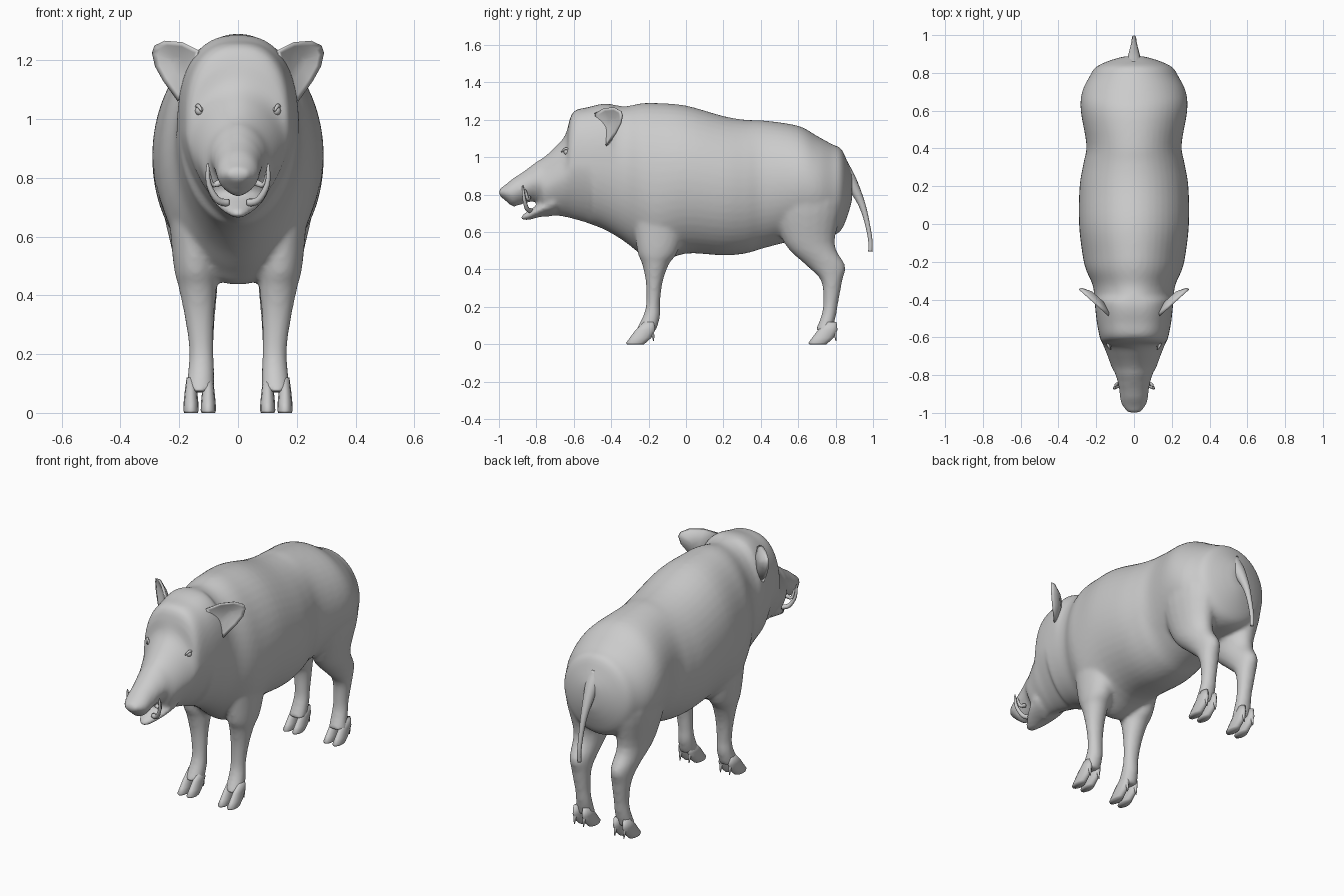
import bpy, bmesh, math
from mathutils import Vector

cube = bpy.data.objects.get("Cube")
if cube:
    bpy.data.objects.remove(cube)

grey = bpy.data.materials.new("plain grey")
grey.use_nodes = True
colour = (0.6, 0.6, 0.6, 1)
grey.diffuse_color = colour
grey.node_tree.nodes["Principled BSDF"].inputs["Base Color"].default_value = colour


def finish(name, bm):
    """Turn a bmesh into a smooth grey object."""
    bmesh.ops.recalc_face_normals(bm, faces=bm.faces)
    for f in bm.faces:
        f.smooth = True
    mesh = bpy.data.meshes.new(name)
    bm.to_mesh(mesh)
    bm.free()
    mesh.materials.append(grey)
    ob = bpy.data.objects.new(name, mesh)
    bpy.context.collection.objects.link(ob)
    return ob


def skin(bm, rings):
    """Bridge a list of point rings and cap both ends."""
    loops = [[bm.verts.new(p) for p in ring] for ring in rings]
    n = len(loops[0])
    for a, b in zip(loops, loops[1:]):
        for i in range(n):
            bm.faces.new((a[i], a[(i + 1) % n], b[(i + 1) % n], b[i]))
    bm.faces.new(loops[0])
    bm.faces.new(loops[-1])


def power(v, p):
    return math.copysign(abs(v) ** p, v)


def refine(rows, steps=4):
    """Smoothly fill in stations between the given ones."""
    rows = [Vector(row) for row in rows]
    out = []
    last = len(rows) - 1
    for i in range(last):
        before = (rows[i + 1] - rows[max(i - 1, 0)]) / 2
        after = (rows[min(i + 2, last)] - rows[i]) / 2
        for k in range(steps):
            t = k / steps
            ease = t * t * (3 - 2 * t)
            out.append(rows[i].lerp(rows[i + 1], ease)
                       + before * t * (1 - t) ** 2 - after * t * t * (1 - t))
    return out + [rows[last]]


def along(bm, stations, n=48):
    """Loft front to back: y, bottom, top, half width."""
    rings = []
    for y, bot, top, w in refine(stations):
        # The muzzle is a wedge above, the skull is flat, the cheeks narrow to the chin
        crown = 1.1 if -.85 < y < -.63 else .8 if -.63 < y < -.4 else 1
        chin = 1.25 if y < -.5 else 1
        ring = []
        for i in range(n):
            a = math.tau * i / n
            c, s = math.cos(a), math.sin(a)
            q = crown if s > 0 else chin
            ring.append((w * power(c, q), y, (top + bot) / 2 + (top - bot) / 2 * power(s, q)))
        rings.append(ring)
    skin(bm, rings)


def upright(bm, stations, side, n=20):
    """Loft downwards: z, front y, back y, inner x, outer x."""
    rings = []
    for z, y0, y1, x0, x1 in stations:
        rings.append([(side * ((x0 + x1) / 2 + (x1 - x0) / 2 * math.cos(math.tau * i / n)),
                       (y0 + y1) / 2 + (y1 - y0) / 2 * math.sin(math.tau * i / n), z)
                      for i in range(n)])
    skin(bm, rings)


def tube(name, path, thick, n=10):
    """Tube through path points, its radius given by a function of 0 to 1."""
    bm = bmesh.new()
    pts = refine(path)
    last = len(pts) - 1
    rings = []
    for i, p in enumerate(pts):
        d = (pts[min(i + 1, last)] - pts[max(i - 1, 0)]).normalized()
        u = d.cross(Vector((1, .1, 0))).normalized()
        v = d.cross(u)
        r = thick(i / last)
        rings.append([p + r * (u * math.cos(math.tau * k / n) + v * math.sin(math.tau * k / n))
                      for k in range(n)])
    skin(bm, rings)
    return finish(name, bm)


# Trunk and head in one loft
trunk = [
    (-1, .795, .83, .035), (-.96, .762, .857, .063), (-.925, .735, .887, .074),
    (-.87, .75, .922, .08), (-.8, .76, .975, .097), (-.76, .685, 1, .118),
    (-.7, .687, 1.055, .14), (-.645, .68, 1.12, .162), (-.605, .67, 1.24, .18),
    (-.52, .645, 1.268, .197), (-.43, .61, 1.287, .207), (-.33, .55, 1.272, .217),
    (-.24, .48, 1.288, .255), (-.16, .435, 1.29, .273), (0, .485, 1.276, .291),
    (.2, .475, 1.22, .288), (.32, .486, 1.2, .268), (.42, .515, 1.196, .252),
    (.6, .56, 1.168, .282), (.7, .57, 1.114, .275), (.78, .58, 1.07, .236),
    (.83, .61, 1.045, .203), (.865, .69, .97, .13), (.888, .77, .91, .05)]
jaw = [(-.88, .662, .69, .022), (-.84, .664, .715, .05), (-.78, .68, .76, .085), (-.7, .69, .84, .11)]
front_leg = [
    (.85, -.3, .04, .08, .25), (.52, -.265, -.035, .07, .222), (.43, -.235, -.09, .073, .203),
    (.33, -.215, -.125, .08, .183), (.22, -.213, -.138, .083, .167),
    (.15, -.23, -.138, .08, .17), (.07, -.272, -.16, .08, .18)]
hind_leg = [
    (.92, .5, .8, .06, .255), (.75, .46, .838, .03, .265), (.54, .525, .795, .06, .222),
    (.42, .645, .852, .07, .195), (.34, .722, .836, .077, .182), (.22, .733, .814, .083, .167),
    (.15, .722, .802, .08, .17), (.07, .69, .78, .08, .18)]

bm = bmesh.new()
along(bm, trunk)
along(bm, jaw)
for side in (1, -1):
    upright(bm, refine(front_leg), side)
    upright(bm, refine(hind_leg), side)
body = finish("body", bm)
remesh = body.modifiers.new("blend parts", "REMESH")
remesh.mode = "VOXEL"
remesh.voxel_size = 0.011
remesh.use_smooth_shade = True
soften = body.modifiers.new("soften joins", "SMOOTH")
soften.factor = 0.5
soften.iterations = 9

# Ear outline as x, z, with a dished front and thin rounded back
ear_outline = [(.135, 1.235), (.19, 1.262), (.25, 1.267), (.285, 1.25), (.293, 1.225),
               (.283, 1.18), (.255, 1.13), (.205, 1.06), (.155, 1.12)]

for side, word in ((1, "left"), (-1, "right")):
    bm = bmesh.new()
    rim = [Vector((x, .9 * x - .61, z)) for x, z in ear_outline]
    centre = Vector((.21, -.42, 1.185))
    rings = []
    for scale, push in ((.35, .016), (.8, .004), (1, 0), (.93, .014), (.4, .034)):
        ring = [centre.lerp(p, scale) + Vector((-.6, 1, 0)) * push for p in rim]
        rings.append([(side * p.x, p.y, p.z) for p in ring])
    skin(bm, rings)
    finish(word + "_ear", bm)

    # Eye with a raised lid
    eye = Vector((side * .13, -.638, 1.028))
    bm = bmesh.new()
    bmesh.ops.create_uvsphere(bm, u_segments=12, v_segments=8, radius=.016)
    bmesh.ops.translate(bm, verts=bm.verts, vec=eye)
    finish(word + "_eye", bm)
    lid = [eye + Vector((side * x, y, z)) for x, y, z in
           ((-.006, -.027, 0), (.006, -.006, .018), (.014, .023, .008))]
    tube(word + "_eyelid", lid, lambda t: .003 + .004 * math.sin(math.pi * t), 8)

    # Tusks
    tube(word + "_lower_tusk", [(side * .035, -.83, .715), (side * .07, -.85, .725),
                                (side * .1, -.866, .78), (side * .103, -.873, .85)],
         lambda t: .002 + .012 * math.sqrt(1 - t))
    tube(word + "_upper_tusk", [(side * .06, -.84, .785), (side * .09, -.847, .778),
                                (side * .1, -.86, .83)],
         lambda t: .002 + .01 * math.sqrt(1 - t))

    # Split hooves and dewclaws
    for leg, y in (("front", -.32), ("hind", .655)):
        for toe, mid in (("inner", .101), ("outer", .16)):
            bm = bmesh.new()
            upright(bm, [(z, y + front, y + back, mid - half, mid + half) for z, front, back, half in
                         ((.12, .095, .15, .015), (.075, .05, .155, .021), (.035, .02, .135, .025),
                          (.008, 0, .105, .026), (0, .004, .095, .023))], side, 12)
            finish(f"{word}_{leg}_{toe}_hoof", bm)
            tube(f"{word}_{leg}_{toe}_dewclaw",
                 [(side * mid, y + .135, .085), (side * mid, y + .143, .05), (side * mid, y + .147, .018)],
                 lambda t: .002 + .011 * (1 - t), 8)

# Tail
tube("tail", [(0, .82, .95), (0, .87, .885), (0, .912, .81), (0, .943, .74),
              (0, .966, .66), (0, .985, .56), (0, .985, .495)],
     lambda t: .011 + .042 * (1 - t) ** 2.5, 12)
